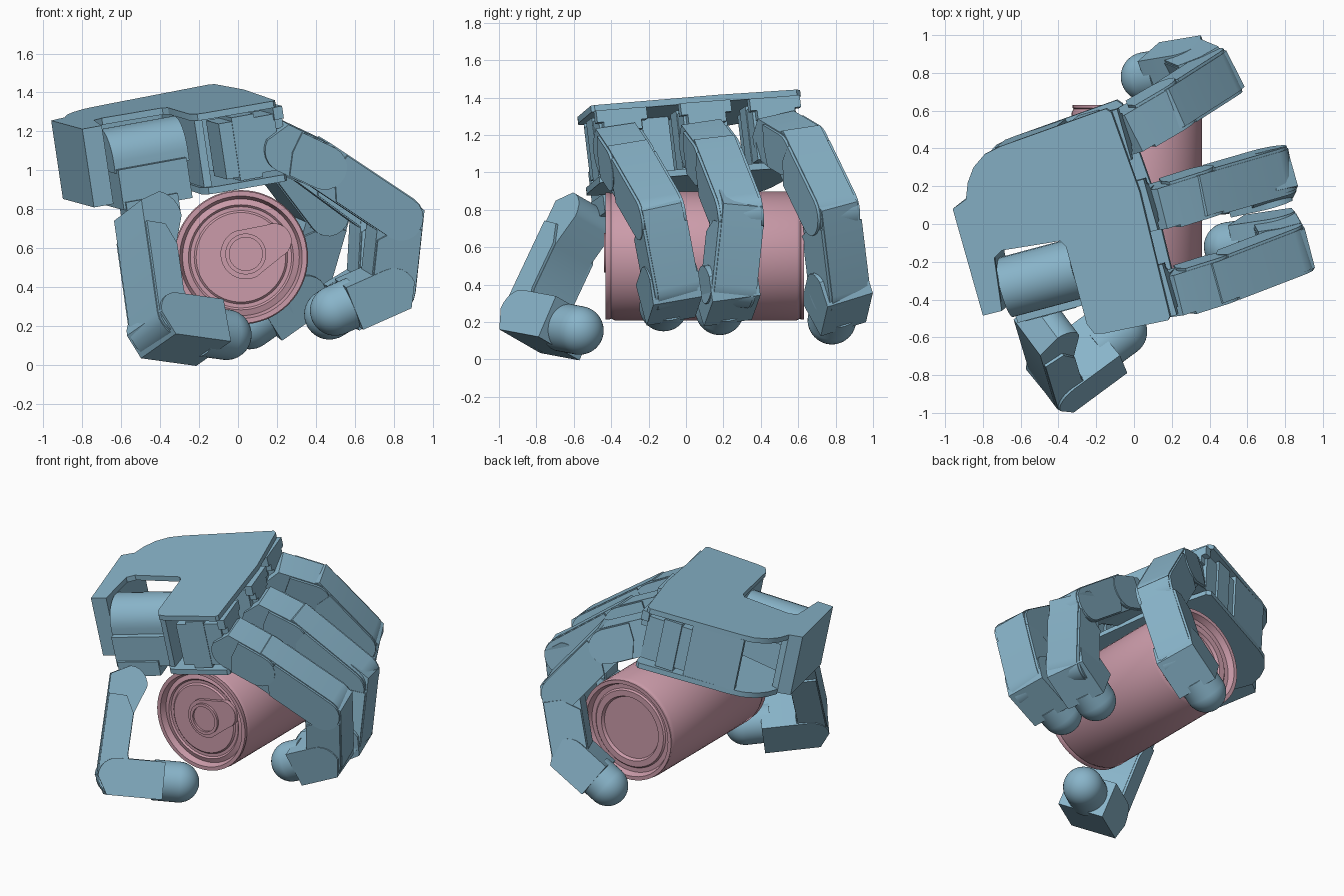
import bpy, bmesh, math
from mathutils import Vector, Matrix

if "Cube" in bpy.data.objects:
    bpy.data.objects.remove(bpy.data.objects["Cube"])


def material(name, rgb):
    mat = bpy.data.materials.new(name)
    mat.use_nodes = True
    mat.diffuse_color = (*rgb, 1)
    mat.node_tree.nodes["Principled BSDF"].inputs["Base Color"].default_value = (*rgb, 1)
    return mat


BLUE = material("dusty blue", (0.25, 0.46, 0.59))
PINK = material("dusty pink", (0.6, 0.33, 0.4))
parts = []


def finish(name, bm, mat):
    bmesh.ops.recalc_face_normals(bm, faces=bm.faces)
    mesh = bpy.data.meshes.new(name)
    bm.to_mesh(mesh)
    bm.free()
    mesh.materials.append(mat)
    obj = bpy.data.objects.new(name, mesh)
    bpy.context.collection.objects.link(obj)
    parts.append(obj)


def prism(name, outline, origin, ax, ay, az, depth, mat=BLUE):
    """Extrude a 2D outline, centred on origin, along az."""
    bm = bmesh.new()
    base = origin - az * depth / 2
    face = bm.faces.new([bm.verts.new(base + ax * p + ay * q) for p, q in outline])
    top = bmesh.ops.extrude_face_region(bm, geom=[face])["geom"]
    moved = [v for v in top if isinstance(v, bmesh.types.BMVert)]
    bmesh.ops.translate(bm, verts=moved, vec=az * depth)
    finish(name, bm, mat)


def lathe(name, profile, centre, mat):
    """Turn (radius, y) points around the y axis."""
    bm = bmesh.new()
    verts = [bm.verts.new((r, y, 0)) for r, y in profile]
    edges = [bm.edges.new(pair) for pair in zip(verts, verts[1:])]
    bmesh.ops.spin(bm, geom=verts + edges, cent=(0, 0, 0), axis=(0, 1, 0),
                   angle=math.tau, steps=64)
    bmesh.ops.remove_doubles(bm, verts=bm.verts, dist=0.0005)
    bmesh.ops.translate(bm, verts=bm.verts, vec=centre)
    finish(name, bm, mat)


def arc(cx, cy, radius, start, end, steps=10):
    angles = [math.radians(start + (end - start) * i / steps) for i in range(steps + 1)]
    return [(cx + radius * math.cos(a), cy + radius * math.sin(a)) for a in angles]


# --- Palm: everything is laid out on a gently tilted plane ---
PALM = Vector((0, 0, 1.39))
PX, PY = Vector((1, 0, 0.15)), Vector((0, 1, 0.12))
UP = PX.cross(PY).normalized()
YAW = math.radians(15)
ALONG = (PX * math.cos(YAW) + PY * math.sin(YAW)).normalized()
ACROSS = UP.cross(ALONG)


def palm_part(name, outline, top, bottom):
    prism(name, outline, PALM - UP * (top + bottom) / 2, PX, PY, UP, bottom - top)


def palm_box(name, x, y, length, width, top, bottom):
    origin = PALM + PX * x + PY * y - UP * (top + bottom) / 2
    a, b = length / 2, width / 2
    prism(name, [(-a, -b), (a, -b), (a, b), (-a, b)], origin,
          ALONG, ACROSS, UP, bottom - top)


back_curve = [(-0.89, 0.13), (-0.88, 0.22), (-0.85, 0.3), (-0.79, 0.37), (-0.71, 0.41)]
finger_edge = [(-0.15, 0.61), (-0.12, 0.59), (0.03, 0.17), (0.19, -0.49), (0.18, -0.51)]
front_edge = [(-0.16, -0.58), (-0.21, -0.58), (-0.25, -0.53)]
notch = [(-0.36, -0.12), (-0.39, -0.09), (-0.7, -0.14), (-0.74, -0.18)]
palm_part("palm_top_plate", [(-0.96, 0.08)] + back_curve + finger_edge + front_edge
          + notch + [(-0.7, -0.46), (-0.8, -0.485)], 0, 0.035)
palm_part("palm_bottom_plate", back_curve + finger_edge + front_edge
          + [(-0.36, -0.1), (-0.78, -0.1)], 0.385, 0.42)
palm_part("palm_side_wall", [(-0.96, 0.08), (-0.8, -0.485), (-0.7, -0.46),
                             (-0.75, -0.17), (-0.84, 0.12), (-0.89, 0.13)], 0.03, 0.41)
palm_part("palm_back_wall", [(-0.74, 0.4), (-0.42, 0.51), (-0.4, 0.47), (-0.72, 0.35)],
          0.03, 0.39)
palm_part("palm_front_rib", [(-0.23, -0.55), (-0.19, -0.55), (-0.3, -0.1), (-0.34, -0.12)],
          0.03, 0.39)

# Finger motors, with stepped mounting flanges at the edge of the palm
for label, x, y in [("front", 0.0, -0.4), ("middle", -0.1, 0.05), ("rear", -0.24, 0.42)]:
    palm_box(label + "_motor", x, y, 0.3, 0.24, 0.07, 0.36)
    palm_box(label + "_motor_band", x - 0.02, y, 0.12, 0.26, 0.05, 0.38)
    step = Vector((0.966, 0.259)) * 0.165
    palm_box(label + "_flange_upper", x + step.x, y + step.y, 0.05, 0.28, 0.035, 0.1)
    palm_box(label + "_flange_middle", x + step.x, y + step.y, 0.05, 0.21, 0.1, 0.15)
    palm_box(label + "_flange_lower", x + step.x, y + step.y, 0.05, 0.15, 0.15, 0.36)

# Thumb motor: rounded housing over a square gearbox
thumb_motor = PALM + PX * -0.52 + PY * -0.31 - UP * 0.19
prism("thumb_motor_housing", arc(0, 0, 0.16, 0, 180, 14) + [(-0.16, -0.06), (0.16, -0.06)],
      thumb_motor, ACROSS, UP, ALONG, 0.4)
palm_box("thumb_gearbox", -0.52, -0.34, 0.37, 0.34, 0.23, 0.44)
palm_box("thumb_bracket", -0.52, -0.46, 0.28, 0.14, 0.4, 0.5)


# --- Fingers ---
def frame(start, end, side):
    """Axes of a link: along it, outwards, and sideways."""
    a = (end - start).normalized()
    out = a.cross(side).normalized()
    return a, out, out.cross(a)


def link(name, start, end, side, width, h, waist):
    a, out, w = frame(start, end, side)
    length = (end - start).length
    # Core with a bevelled outer heel and a rounded far knuckle
    inner = [(length * 0.75, -h * waist), (length * 0.3, -h * waist)]
    core = [(-h * 0.45, h)] + arc(length, 0, h, 90, -90) + inner + arc(0, 0, h, 270, 180, 6)
    prism(name + "_core", core, start, a, out, w, width - 0.03)
    # Cheek plates on both sides
    r = h * 0.95
    cheek = arc(length, 0, r, 90, -90) + [(length * 0.75, -r * waist),
                                          (length * 0.3, -r * waist),
                                          (length * 0.12, 0), (length * 0.12, r)]
    for sign, label in ((1, "_left_cheek"), (-1, "_right_cheek")):
        prism(name + label, cheek, start + w * sign * (width / 2 - 0.012),
              a, out, w, 0.024)


def fingertip(name, start, end, side, width, h):
    a, out, w = frame(start, end, side)
    length = (end - start).length
    # Square-ended clevis, then a sleeve and a round pad
    clevis = ([(-h * 0.45, h), (length * 0.74, h), (length * 0.74, -h)]
              + arc(0, 0, h, 270, 180, 6))
    prism(name + "_tip_clevis", clevis, start, a, out, w, width)
    turn = a.to_track_quat("Z", "Y").to_matrix().to_4x4()
    neck, radius = length * 0.4, 0.13
    bm = bmesh.new()
    bmesh.ops.create_cone(bm, cap_ends=True, segments=40, radius1=radius, radius2=radius,
                          depth=neck, matrix=Matrix.Translation(end - a * neck / 2) @ turn)
    finish(name + "_tip_sleeve", bm, BLUE)
    bm = bmesh.new()
    bmesh.ops.create_uvsphere(bm, u_segments=40, v_segments=20, radius=radius,
                              matrix=Matrix.Translation(end) @ turn)
    finish(name + "_tip_dome", bm, BLUE)


def finger(name, joints, side, width, h, waist=1):
    pts, side = [Vector(j) for j in joints], Vector(side)
    for i, (start, end) in enumerate(zip(pts, pts[1:-1])):
        link(f"{name}_link_{i + 1}", start, end, side, width, h, waist)
    fingertip(name, pts[-2], pts[-1], side, width + 0.02, h)


finger("front_finger", [(0.23, -0.36, 1.12), (0.42, -0.3, 1.03), (0.81, -0.15, 0.77),
                        (0.77, -0.08, 0.4), (0.5, -0.12, 0.28)],
       (-0.25, 0.95, 0.15), 0.25, 0.12)
finger("middle_finger", [(0.15, 0.1, 1.14), (0.34, 0.16, 1.06), (0.72, 0.27, 0.78),
                         (0.7, 0.23, 0.4), (0.47, 0.18, 0.26)],
       (-0.25, 0.95, 0.15), 0.25, 0.12)
finger("rear_finger", [(0.0, 0.51, 1.18), (0.17, 0.61, 1.12), (0.42, 0.77, 0.79),
                       (0.3, 0.82, 0.38), (0.06, 0.78, 0.21)],
       (-0.45, 0.87, 0.2), 0.25, 0.12)
finger("thumb", [(-0.46, -0.56, 0.73), (-0.385, -0.81, 0.2), (-0.06, -0.57, 0.155)],
       (0.54, -0.73, 0.41), 0.29, 0.12, 0.5)

# --- Drinks can ---
CAN = Vector((0.015, 0, 0.553))
lathe("can", [(0, -0.4), (0.23, -0.4), (0.24, -0.39), (0.26, -0.39), (0.27, -0.4),
              (0.3, -0.39), (0.315, -0.43), (0.34, -0.43), (0.34, -0.41),
              (0.335, -0.4), (0.345, -0.38), (0.345, 0.59), (0.335, 0.61),
              (0.34, 0.615), (0.34, 0.63), (0.315, 0.63), (0.3, 0.59),
              (0.27, 0.59), (0.26, 0.6), (0.22, 0.6), (0.21, 0.58), (0, 0.58)], CAN, PINK)

# Pull tab: tapered plate with a raised finger ring
slope = math.radians(25)
tab_x = Vector((math.cos(slope), 0, math.sin(slope)))
tab_z = Vector((-math.sin(slope), 0, math.cos(slope)))
tab = Vector((0.04, -0.405, 0.57))
prism("pull_tab", arc(0, 0, 0.13, 90, 270, 16) + arc(0.16, 0, 0.09, -90, 90, 12),
      tab, tab_x, tab_z, Vector((0, 1, 0)), 0.035, PINK)
lathe("pull_tab_ring", [(0.085, 0), (0.085, -0.015), (0.105, -0.015), (0.105, 0)],
      tab - Vector((0, 0.0175, 0)), PINK)

# Smooth the round parts, keep the hard edges
bpy.ops.object.select_all(action="DESELECT")
for obj in parts:
    obj.select_set(True)
bpy.context.view_layer.objects.active = parts[0]
bpy.ops.object.shade_smooth_by_angle(angle=math.radians(30))
